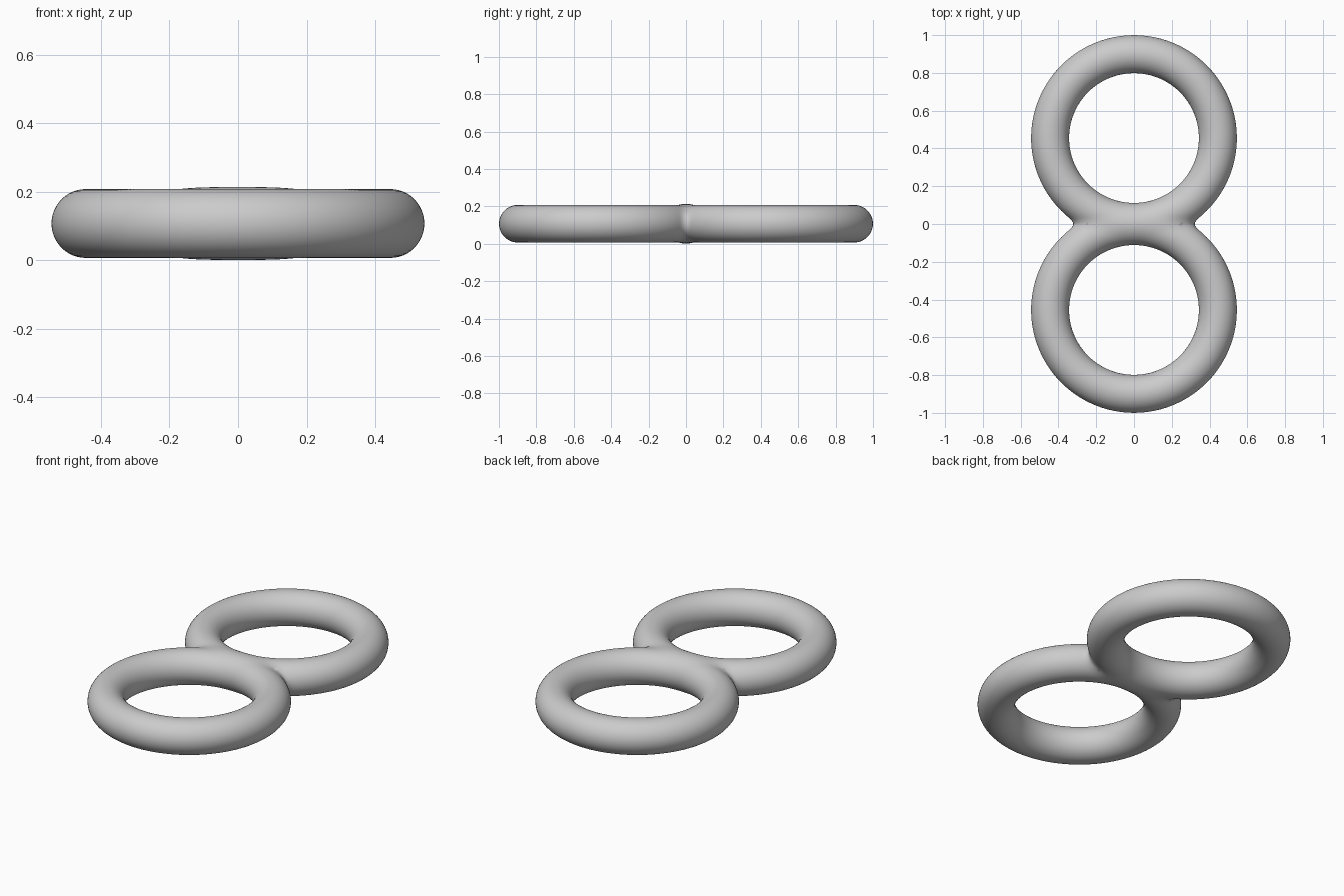
import bpy, bmesh
from math import hypot, cos, sin, tau
from mathutils import Vector

if "Cube" in bpy.data.objects:
    bpy.data.objects.remove(bpy.data.objects["Cube"])

CY, CZ = 0.455, 0.1075      # ring centre
R, r = 0.444, 0.1005        # major and minor radius
SEG, SIDES = 192, 48


def ring_dist(p, cy):
    return hypot(hypot(p.x, p.y - cy) - R, p.z - CZ) - r


# Soft union of the two rings
def blend(p):
    a, b = ring_dist(p, CY), ring_dist(p, -CY)
    k = 0.026 + 0.025 * min(1.0, (p.x / 0.32) ** 2)
    h = max(k - abs(a - b), 0.0) / k
    return min(a, b) - h * h * k / 4


def grad(p, e=1e-4):
    return Vector([(blend(p + v) - blend(p - v)) / (2 * e)
                   for v in (Vector((e, 0, 0)), Vector((0, e, 0)), Vector((0, 0, e)))])


# One ring
bm = bmesh.new()
grid = []
for i in range(SEG):
    t = tau * i / SEG
    row = []
    for j in range(SIDES):
        u = tau * j / SIDES
        d = R + r * cos(u)
        row.append(bm.verts.new((d * cos(t), CY + d * sin(t), CZ + r * sin(u))))
    grid.append(row)
for i in range(SEG):
    for j in range(SIDES):
        n, m = (i + 1) % SEG, (j + 1) % SIDES
        bm.faces.new((grid[i][j], grid[n][j], grid[n][m], grid[i][m]))

# Cut at the middle plane, then swell the joint into a small fillet
bmesh.ops.bisect_plane(bm, geom=bm.verts[:] + bm.edges[:] + bm.faces[:], dist=1e-4,
                       plane_co=(0, 0, 0), plane_no=(0, 1, 0), clear_inner=True)
for v in bm.verts:
    if v.co.y < 0.1:
        on_seam = v.co.y < 1e-3
        for _ in range(6):
            g = grad(v.co)
            if on_seam:
                g.y = 0
            v.co -= g * (blend(v.co) / max(g.length_squared, 0.05))
        v.co.y = 0 if on_seam else max(v.co.y, 0.0005)

bmesh.ops.recalc_face_normals(bm, faces=bm.faces[:])
mesh = bpy.data.meshes.new("double_ring")
bm.to_mesh(mesh)
bm.free()
mesh.shade_smooth()
ob = bpy.data.objects.new("double_ring", mesh)
bpy.context.collection.objects.link(ob)

# Second ring by mirroring
mir = ob.modifiers.new("mirror", 'MIRROR')
mir.use_axis = (False, True, False)
mir.use_clip = True
mir.merge_threshold = 0.0004
